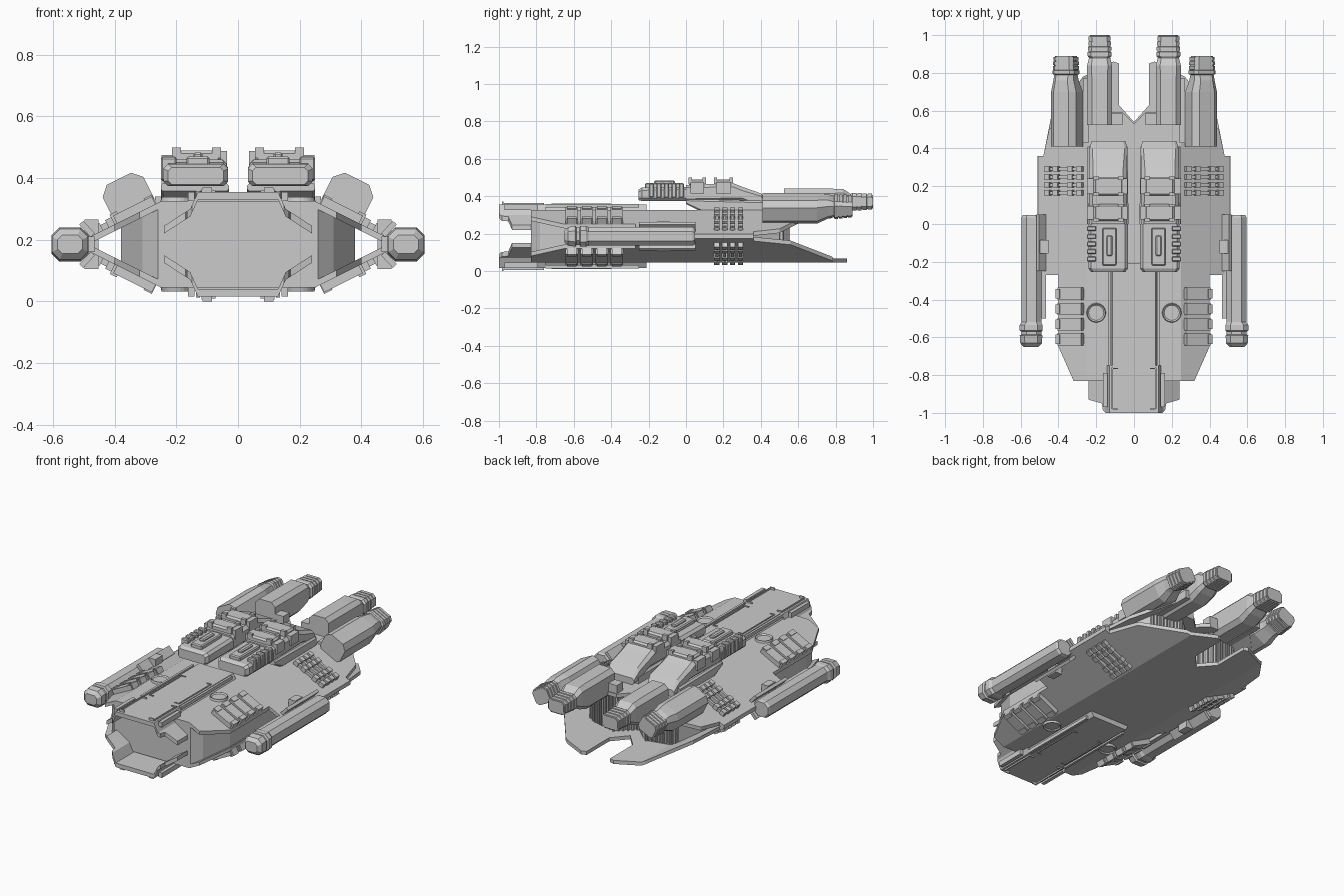
import bpy, bmesh
from math import atan
from mathutils import Matrix, Vector

MID = 0.185            # height of the hull's symmetry plane
TILT = atan(0.5)       # slope of the outer hull plates


def finish(bm, name, mx=True, mz=False):
    """Mirror left/right and optionally top/bottom, then make the object."""
    for on, normal, mid in ((mx, (-1, 1, 1), 0), (mz, (1, 1, -1), MID)):
        if on:
            d = bmesh.ops.duplicate(bm, geom=bm.verts[:] + bm.edges[:] + bm.faces[:])
            for v in (g for g in d["geom"] if isinstance(g, bmesh.types.BMVert)):
                v.co = Vector((v.co.x * normal[0], v.co.y, v.co.z))
                if normal[2] < 0:
                    v.co.z = 2 * mid - v.co.z
    bmesh.ops.remove_doubles(bm, verts=bm.verts[:], dist=1e-5)
    bmesh.ops.recalc_face_normals(bm, faces=bm.faces[:])
    me = bpy.data.meshes.new(name)
    bm.to_mesh(me)
    bm.free()
    ob = bpy.data.objects.new(name, me)
    bpy.context.collection.objects.link(ob)
    return ob


def height(prof, x):
    for (x0, z0), (x1, z1) in zip(prof, prof[1:]):
        if x <= x1 + 1e-6:
            return z0 + (z1 - z0) * (x - x0) / (x1 - x0)
    return prof[-1][1]


def shell(name, outline, top, under, mz=False):
    """Half plan outline folded along a cross profile, given depth by under(z)."""
    bm = bmesh.new()
    bm.faces.new([bm.verts.new((x, y, 0)) for x, y in outline])
    for x, _ in top[1:-1]:
        bmesh.ops.bisect_plane(bm, geom=bm.verts[:] + bm.edges[:] + bm.faces[:],
                               plane_co=(x, 0, 0), plane_no=(1, 0, 0))
    ext = bmesh.ops.extrude_face_region(bm, geom=bm.faces[:], use_keep_orig=True)
    upper = {g for g in ext["geom"] if isinstance(g, bmesh.types.BMVert)}
    for v in bm.verts:
        z = height(top, v.co.x)
        v.co.z = z if v in upper else under(z)
    inner = [f for f in bm.faces if all(abs(v.co.x) < 1e-5 for v in f.verts)]
    bmesh.ops.delete(bm, geom=inner, context='FACES_ONLY')
    return finish(bm, name, True, mz)


def boxes(name, items, tilt=0, mx=True, mz=False, bevel=0):
    """items: (x, y, z, size x, size y, size z), each tilted about y."""
    bm = bmesh.new()
    for x, y, z, sx, sy, sz in items:
        m = Matrix.Translation((x, y, z)) @ Matrix.Rotation(tilt, 4, 'Y') @ Matrix.Diagonal((sx, sy, sz, 1))
        bmesh.ops.create_cube(bm, size=1, matrix=m)
    if bevel:
        bmesh.ops.bevel(bm, geom=bm.edges[:], offset=bevel, segments=1, affect='EDGES')
    return finish(bm, name, mx, mz)


def octagon(w, h, c):
    return [(w, h - c), (w - c, h), (c - w, h), (-w, h - c),
            (-w, c - h), (c - w, -h), (w - c, -h), (w, c - h)]


def loft(name, sections, tilt=0):
    """Chamfered box sections (y, cx, cz, half width, half height, chamfer)."""
    bm = bmesh.new()
    rot = Matrix.Rotation(tilt, 3, 'Y')
    rings = []
    for y, cx, cz, w, h, c in sections:
        rings.append([bm.verts.new(Vector((cx, y, cz)) + rot @ Vector((px, 0, pz)))
                      for px, pz in octagon(w, h, c)])
    for a, b in zip(rings, rings[1:]):
        for i in range(8):
            j = (i + 1) % 8
            bm.faces.new((a[i], a[j], b[j], b[i]))
    bm.faces.new(rings[0])
    bm.faces.new(rings[-1])
    return finish(bm, name)


def slope(x, lift=0):
    return 0.325 - max(0, x - 0.25) * 0.5 + lift


# Hull: inner core between an upper and a forked lower armour plate
HULL = [(0, 0.325), (0.25, 0.325), (0.52, 0.19)]
side = [(0, -0.83), (0.32, -0.83), (0.40, -0.65), (0.40, -0.27), (0.48, -0.27),
        (0.485, 0.0), (0.51, 0.02), (0.51, 0.36), (0.48, 0.36)]
shell("upper_hull_plate", side + [(0.45, 0.50), (0.27, 0.68), (0.25, 0.77), (0.13, 0.77),
                                  (0.12, 0.59), (0.06, 0.59), (0, 0.53)], HULL, lambda z: z - 0.022)
shell("lower_hull_plate", side + [(0.44, 0.56), (0.27, 0.78), (0.11, 0.86), (0.08, 0.85), (0.08, 0.63), (0, 0.54)],
      [(x, 2 * MID - z) for x, z in HULL], lambda z: z + 0.022)
shell("hull_core", [(0, -0.83), (0.26, -0.83), (0.31, -0.78), (0.38, -0.62), (0.38, 0.34), (0.30, 0.50),
                    (0.12, 0.54), (0, 0.43)],
      [(x, z - 0.01) for x, z in HULL], lambda z: 2 * MID - z)
grill = [(0.01 + 0.02 * i, 0.45 + 0.018 * i, MID, 0.008, 0.02, 0.24) for i in range(6)]
grill += [(0.13 + 0.02 * i, 0.545 - 0.005 * i, MID, 0.008, 0.02, 0.22) for i in range(9)]
boxes("rear_grill_slats", grill)

# Nose lips and central spine, top and bottom
shell("nose_lip", [(0, -1), (0.15, -1), (0.165, -0.985), (0.17, -0.95), (0.24, -0.93), (0.24, -0.80), (0.165, -0.75),
                   (0, -0.75)],
      [(0, 0.355), (0.13, 0.355), (0.155, 0.30), (0.24, 0.245)], lambda z: z - 0.025, True)
shell("spine_panel", [(0, -0.75), (0.135, -0.75), (0.135, -0.21), (0, -0.21)],
      [(0, 0.355), (0.115, 0.355), (0.136, 0.32)], lambda z: min(z - 0.005, 0.32), True)
boxes("spine_rails", [(0.13, -0.5, 0.348, 0.014, 0.5, 0.02), (0.10, -0.56, 0.356, 0.006, 0.31, 0.008),
                      (0.088, -0.715, 0.356, 0.03, 0.006, 0.008), (0.088, -0.405, 0.356, 0.03, 0.006, 0.008)], mz=True)
boxes("nose_rails", [(0.152, -0.88, 0.34, 0.022, 0.18, 0.03), (0.115, -0.87, 0.359, 0.006, 0.22, 0.01),
                     (0.10, -0.765, 0.359, 0.03, 0.006, 0.01), (0.10, -0.98, 0.359, 0.03, 0.006, 0.022)], mz=True)

# Round hatches
bm = bmesh.new()
bmesh.ops.create_cone(bm, cap_ends=True, segments=24, radius1=0.052, radius2=0.048, depth=0.016,
                      matrix=Matrix.Translation((0.2, -0.47, 0.33)))
top = max(bm.faces, key=lambda f: f.calc_center_median().z)
bmesh.ops.inset_region(bm, faces=[top], thickness=0.008)
for v in top.verts:
    v.co.z -= 0.007
finish(bm, "round_hatches", True, True)

# Armour slats on the forward slopes
slats = []
for i in range(4):
    y = -0.37 - 0.08 * i
    slats += [(0.335, y, slope(0.335, 0.012), 0.14, 0.066, 0.034), (0.395, y, slope(0.395, 0.014), 0.025, 0.05, 0.045),
              (0.285, y, slope(0.285, 0.016), 0.03, 0.05, 0.036)]
boxes("armour_slats", slats, TILT, mz=True)

# Ribbed conduits on the aft slopes
ribs = []
for i in range(4):
    y = 0.165 + 0.042 * i
    ribs.append((0.37, y, slope(0.37, 0.006), 0.22, 0.015, 0.026))
    for x in (0.285, 0.335, 0.41, 0.455):
        ribs.append((x, y, slope(x, 0.01), 0.03, 0.028, 0.034))
boxes("ribbed_conduits", ribs, TILT, mz=True)

# Side pods with mounting brackets
loft("side_pod", [(-0.65, 0.545, MID, 0.04, 0.03, 0.015), (-0.63, 0.545, MID, 0.058, 0.05, 0.025),
                  (-0.59, 0.545, MID, 0.06, 0.055, 0.025), (-0.585, 0.543, MID, 0.052, 0.047, 0.025),
                  (-0.57, 0.543, MID, 0.052, 0.047, 0.025), (-0.565, 0.545, MID, 0.06, 0.055, 0.025),
                  (-0.535, 0.545, MID, 0.06, 0.055, 0.025), (-0.52, 0.543, MID, 0.052, 0.05, 0.025),
                  (0.035, 0.543, MID, 0.052, 0.05, 0.025), (0.048, 0.543, MID, 0.046, 0.044, 0.025)])
boxes("pod_mounts", [(0.48, -0.24, MID, 0.03, 0.52, 0.05), (0.475, -0.12, MID, 0.045, 0.07, 0.16)])
boxes("pod_clamps", [(0.49, -0.1, 0.235, 0.018, 0.3, 0.055)], 0.75, mz=True)

# Twin upper deck modules
loft("deck_front_block", [(-0.255, 0.137, 0.407, 0.09, 0.028, 0.012), (-0.235, 0.137, 0.41, 0.105, 0.036, 0.015),
                          (0.0, 0.137, 0.412, 0.105, 0.038, 0.015)])
loft("deck_rear_block", [(0.0, 0.137, 0.415, 0.1, 0.045, 0.015), (0.25, 0.137, 0.42, 0.1, 0.05, 0.02),
                         (0.30, 0.137, 0.41, 0.1, 0.04, 0.02), (0.40, 0.135, 0.375, 0.1, 0.04, 0.015),
                         (0.44, 0.135, 0.345, 0.09, 0.02, 0.012)])
loft("deck_base", [(0.0, 0.14, 0.37, 0.11, 0.012, 0.006), (0.08, 0.14, 0.35, 0.11, 0.033, 0.01),
                   (0.41, 0.14, 0.345, 0.105, 0.03, 0.01)])
bars, blocks = [], []
for y, d in ((0.06, 0.09), (0.20, 0.10)):
    blocks.append((0.135, y, 0.465, 0.16, d, 0.05))
    bars += [(0.21, y, 0.445, 0.075, d * 0.8, 0.06), (0.055, y, 0.46, 0.04, d * 0.8, 0.055)]
    for s in (-1, 1):
        bars += [(x, y + s * d * 0.42, 0.482, 0.03, 0.018, 0.034) for x in (0.07, 0.2)]
boxes("deck_cross_blocks", blocks, bevel=0.01)
boxes("deck_clamps", bars)
boxes("deck_side_teeth", [(0.225, -0.185 + 0.04 * i, 0.43, 0.05, 0.026, 0.075 + 0.005 * (i > 0)) for i in range(5)],
      bevel=0.005)
boxes("deck_top_box", [(0.13, -0.12, 0.455, 0.075, 0.2, 0.03), (0.13, -0.115, 0.47, 0.03, 0.11, 0.026)], bevel=0.006)

# Main engines: inner upright pair and outer tilted pair, with ringed nozzles


def nozzle(y0, y1, cx, cz, w, h, n=4):
    s, step = [], (y1 - y0) / n
    for i in range(n):
        y, k = y0 + i * step, 1 - 0.03 * i
        s += [(y, cx, cz, w * k, h * k, 0.018), (y + step * 0.75, cx, cz, w * k, h * k, 0.018),
              (y + step * 0.8, cx, cz, w * k - 0.006, h * k - 0.006, 0.016),
              (y + step, cx, cz, w * k - 0.006, h * k - 0.006, 0.016)]
    return s


loft("inner_engine", [(0.525, 0.182, 0.36, 0.066, 0.08, 0.025), (0.77, 0.182, 0.36, 0.066, 0.08, 0.025),
                      (0.84, 0.182, 0.372, 0.066, 0.066, 0.022), (0.88, 0.182, 0.37, 0.056, 0.042, 0.018)]
     + nozzle(0.89, 1.0, 0.182, 0.37, 0.064, 0.047))
loft("outer_engine", [(0.41, 0.355, 0.335, 0.074, 0.07, 0.03), (0.70, 0.355, 0.335, 0.074, 0.07, 0.03),
                      (0.76, 0.36, 0.345, 0.06, 0.055, 0.025), (0.79, 0.36, 0.345, 0.056, 0.046, 0.02)]
     + nozzle(0.795, 0.89, 0.36, 0.345, 0.064, 0.052), TILT)
boxes("engine_collars", [(0.09, 0.555, 0.345, 0.06, 0.06, 0.06), (0.255, 0.60, 0.315, 0.03, 0.34, 0.05)])
